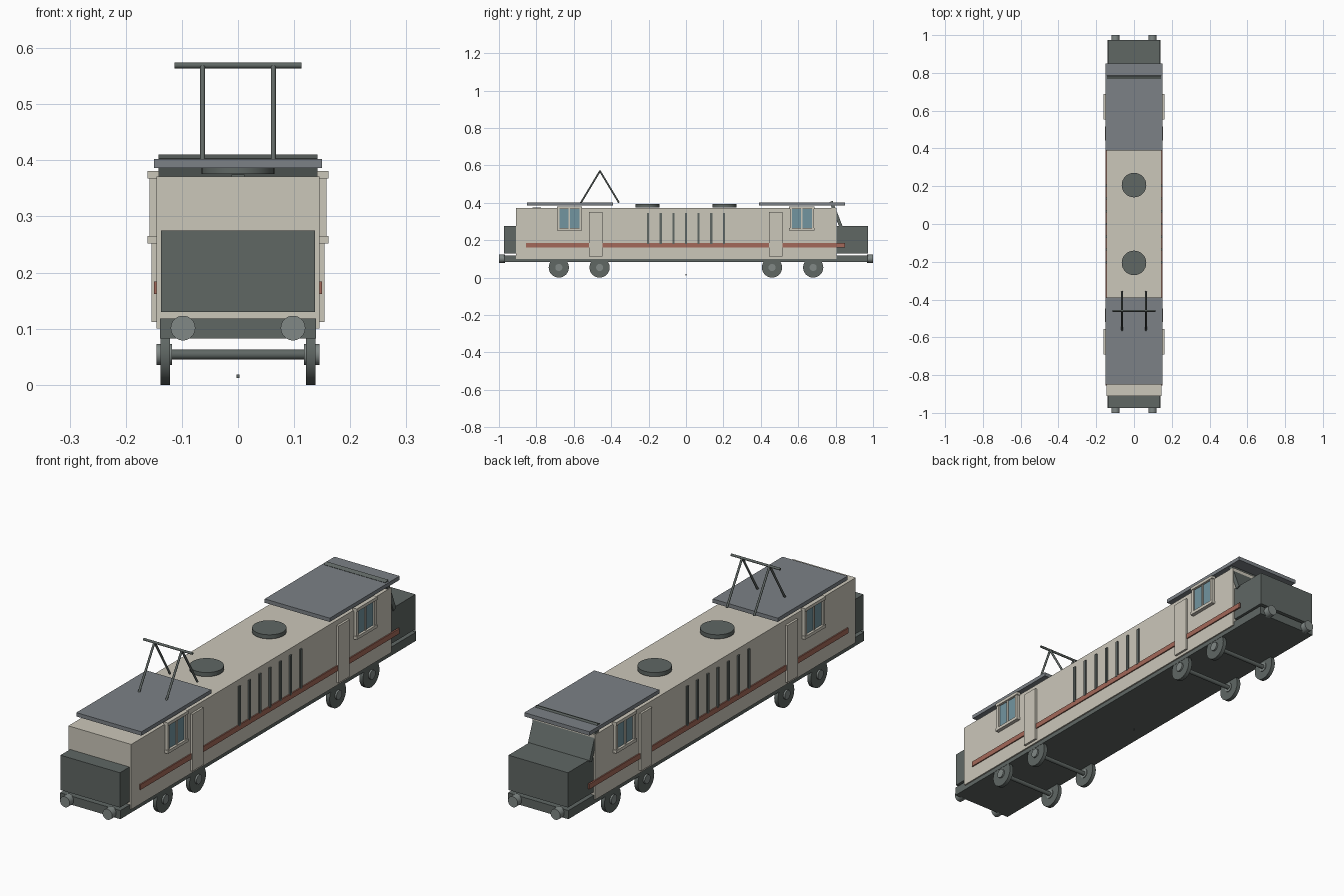
import bpy, math
from mathutils import Vector

if "Cube" in bpy.data.objects:
    bpy.data.objects.remove(bpy.data.objects["Cube"])


def material(name, rgb):
    m = bpy.data.materials.new(name)
    m.diffuse_color = (*rgb, 1)
    m.use_nodes = True
    m.node_tree.nodes["Principled BSDF"].inputs["Base Color"].default_value = m.diffuse_color
    return m


CREAM = material("cream_paint", (0.60, 0.57, 0.49))
DARK = material("dark_grey", (0.115, 0.135, 0.127))
ROOF = material("roof_grey", (0.20, 0.22, 0.24))
RED = material("red_stripe", (0.37, 0.14, 0.10))
GLASS = material("window_glass", (0.17, 0.30, 0.35))
METAL = material("light_metal", (0.22, 0.25, 0.24))


def box(name, x, y, z, mat):
    """Box from (min, max) pairs on each axis."""
    bpy.ops.mesh.primitive_cube_add(size=1, location=[(a + b) / 2 for a, b in (x, y, z)])
    o = bpy.context.object
    o.scale = [abs(b - a) for a, b in (x, y, z)]
    bpy.ops.object.transform_apply(location=False, rotation=False, scale=True)
    o.name = name
    o.data.materials.append(mat)
    return o


def side_box(name, s, x, y, z, mat):
    """Box on the left (s=-1) or right (s=1) side."""
    return box(name, sorted((s * x[0], s * x[1])), y, z, mat)


def rod(name, p, q, r, mat, sides=32):
    """Cylinder between two points."""
    p, q = Vector(p), Vector(q)
    d = q - p
    bpy.ops.mesh.primitive_cylinder_add(vertices=sides, radius=r, depth=d.length, location=(p + q) / 2)
    o = bpy.context.object
    o.rotation_euler = d.to_track_quat('Z', 'Y').to_euler()
    bpy.ops.object.shade_smooth_by_angle()
    o.name = name
    o.data.materials.append(mat)
    return o


# Main hull, underframe and end noses
box("body", (-0.145, 0.145), (-0.91, 0.805), (0.10, 0.371), CREAM)
box("underframe", (-0.139, 0.139), (-0.973, 0.973), (0.082, 0.118), DARK)
box("front_nose", (-0.137, 0.137), (-0.973, -0.905), (0.13, 0.275), DARK)
box("rear_nose", (-0.137, 0.137), (0.80, 0.973), (0.13, 0.275), DARK)

# Sloped rear windscreen, poking through the roof panel
tilt = math.radians(21.5)
screen = box("rear_windscreen", (-0.142, 0.142), (0.793, 0.811), (0.26, 0.41), DARK)
screen.location = (0, 0.803, 0.337)
screen.rotation_euler.x = tilt

# Cab roofs
box("front_roof", (-0.15, 0.15), (-0.85, -0.39), (0.386, 0.402), ROOF)
box("rear_roof", (-0.15, 0.15), (0.39, 0.85), (0.386, 0.402), ROOF)
box("roof_lamp", (-0.012, 0.012), (-0.82, -0.775), (0.36, 0.375), DARK)
box("underframe_pin", (-0.003, 0.003), (-0.003, 0.003), (0.012, 0.018), DARK)

# Roof fans
for y in (-0.206, 0.206):
    rod("roof_fan", (0, y, 0.376), (0, y, 0.393), 0.065, DARK, 32)

for s in (-1, 1):
    # Stripe, louvres and doors
    side_box("side_stripe", s, (0.143, 0.150), (-0.855, 0.85), (0.162, 0.184), RED)
    for i in range(7):
        y = (i - 3) * 0.0675
        side_box("side_louvre", s, (0.142, 0.151), (y - 0.006, y + 0.006), (0.18, 0.345), DARK)
    for y in (-0.483, 0.479):
        side_box("side_door", s, (0.143, 0.154), (y - 0.036, y + 0.036), (0.112, 0.35), CREAM)

    # Cab windows: two panes in a frame
    for y in (-0.623, 0.620):
        side_box("window_glass", s, (0.143, 0.151), (y - 0.06, y + 0.06), (0.262, 0.372), GLASS)
        side_box("window_mullion", s, (0.143, 0.156), (y - 0.004, y + 0.004), (0.262, 0.372), CREAM)
        for z in ((0.252, 0.265), (0.368, 0.381)):
            side_box("window_rail", s, (0.141, 0.161), (y - 0.068, y + 0.068), z, CREAM)
        for e in (-1, 1):
            c = y + e * 0.059
            side_box("window_jamb", s, (0.143, 0.158), (c - 0.006, c + 0.006), (0.262, 0.37), CREAM)

    # Wheels with hubs
    for y in (-0.68, -0.462, 0.46, 0.68):
        rod("wheel", (s * 0.121, y, 0.054), (s * 0.138, y, 0.054), 0.054, DARK)
        rod("wheel_hub", (s * 0.118, y, 0.054), (s * 0.145, y, 0.054), 0.019, METAL)

    # Buffers at both ends
    for e in (-1, 1):
        rod("buffer", (s * 0.098, e * 0.968, 0.101), (s * 0.098, e * 1.0, 0.101), 0.022, METAL)

    # Pantograph arms
    for e in (-1, 1):
        rod("pantograph_arm", (s * 0.063, -0.46 + e * 0.102, 0.40), (s * 0.063, -0.46, 0.57), 0.0045, DARK, 16)

# Axles and pantograph contact bar
for y in (-0.68, -0.462, 0.46, 0.68):
    rod("axle", (-0.122, y, 0.054), (0.122, y, 0.054), 0.009, DARK, 24)
rod("pantograph_bar", (-0.113, -0.46, 0.569), (0.113, -0.46, 0.569), 0.005, DARK, 16)
